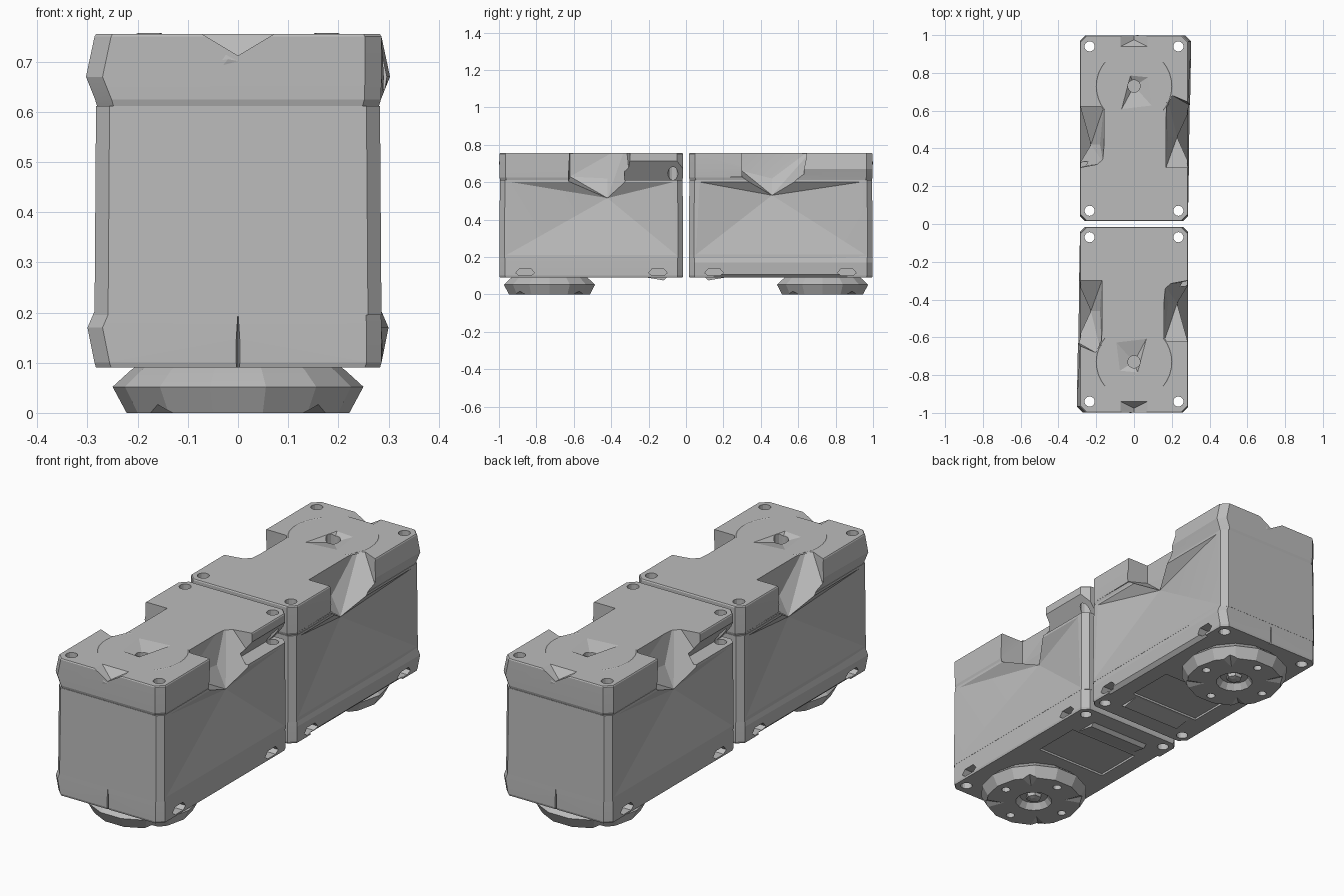
import bpy, bmesh, math
from mathutils import Matrix

if "Cube" in bpy.data.objects:
    bpy.data.objects.remove(bpy.data.objects["Cube"], do_unlink=True)

GREY = (0.5, 0.5, 0.5, 1)
grey = bpy.data.materials.new("plain grey")
grey.use_nodes = True
grey.diffuse_color = GREY
grey.node_tree.nodes["Principled BSDF"].inputs["Base Color"].default_value = GREY

Y0, Y1, HX = -0.998, -0.015, 0.286   # extents of the front module
HUB_Y = -0.73
LEFT_TIP = (0.228, -0.42, 0.515)     # deepest points of the dented side walls
RIGHT_TIP = (-0.228, -0.46, 0.53)


def finish(name, bm):
    bmesh.ops.recalc_face_normals(bm, faces=bm.faces)
    me = bpy.data.meshes.new(name)
    bm.to_mesh(me)
    bm.free()
    me.materials.append(grey)
    ob = bpy.data.objects.new(name, me)
    bpy.context.collection.objects.link(ob)
    return ob


def skin(bm, rings):
    for a, b in zip(rings, rings[1:]):
        n = len(a)
        for i in range(n):
            bm.faces.new((a[i], a[(i + 1) % n], b[(i + 1) % n], b[i]))
    bm.faces.new(rings[0])
    bm.faces.new(rings[-1])


def shell(name, levels, c):
    """Box with cut corners; each level is height, inset, corner flare."""
    bm = bmesh.new()
    rings = []
    for z, inset, flare in levels:
        x, a, b = HX - inset, Y0 + inset, Y1 - inset
        pts = [(-x + c, a), (x - c, a), (x, a + c), (x, b - c),
               (x - c, b), (-x + c, b), (-x, b - c), (-x, a + c)]
        ring = []
        for px, py in pts:
            if px < 0 and py < -0.9:
                px -= flare
            ring.append(bm.verts.new((px, py, z)))
        rings.append(ring)
    skin(bm, rings)
    return finish(name, bm)


def lathe(name, profile, sides, y):
    bm = bmesh.new()
    rings = [[bm.verts.new((r * math.cos(i * math.tau / sides),
                            y + r * math.sin(i * math.tau / sides), z))
              for i in range(sides)] for r, z in profile]
    skin(bm, rings)
    return finish(name, bm)


def hull(points):
    bm = bmesh.new()
    verts = [bm.verts.new(p) for p in points]
    res = bmesh.ops.convex_hull(bm, input=verts)
    bmesh.ops.delete(bm, geom=[v for v in res["geom_interior"]
                               if isinstance(v, bmesh.types.BMVert)], context='VERTS')
    return finish("cutter", bm)


def box(x0, x1, y0, y1, z0, z1):
    return hull([(x, y, z) for x in (x0, x1) for y in (y0, y1) for z in (z0, z1)])


def drill(x, y, r, z0, z1, sides=14):
    bm = bmesh.new()
    bmesh.ops.create_cone(bm, cap_ends=True, segments=sides, radius1=r, radius2=r,
                          depth=z1 - z0, matrix=Matrix.Translation((x, y, (z0 + z1) / 2)))
    return finish("cutter", bm)


def cut(ob, cutters):
    for c in cutters:
        m = ob.modifiers.new("cut", 'BOOLEAN')
        m.operation, m.solver, m.object = 'DIFFERENCE', 'EXACT', c
        bpy.context.view_layer.objects.active = ob
        bpy.ops.object.modifier_apply(modifier=m.name)
        bpy.data.objects.remove(c, do_unlink=True)


def screw_holes():
    return [drill(x, y, 0.027, 0.0, 0.8) for x in (-0.235, 0.235) for y in (-0.94, -0.07)]


def left_notch():
    # Angular scoop that runs from the cap into the left wall
    return hull([(0.16, -0.62, 0.8), (0.16, -0.32, 0.8), (0.16, -0.62, 0.63),
                 (0.18, -0.42, 0.62), (0.27, -0.3, 0.8), (0.31, -0.62, 0.8),
                 (0.31, -0.3, 0.8), (0.31, -0.63, 0.6), (0.31, -0.42, 0.5),
                 (0.31, -0.3, 0.61), LEFT_TIP])


def right_notch():
    # V-shaped scoop on the right wall
    return hull([(-0.17, -0.3, 0.8), (-0.17, -0.7, 0.8), (-0.17, -0.3, 0.66),
                 (-0.18, -0.46, 0.62), (-0.31, -0.3, 0.8), (-0.31, -0.64, 0.8),
                 (-0.31, -0.3, 0.62), (-0.31, -0.62, 0.62), (-0.31, -0.46, 0.52), RIGHT_TIP])


def wall_dent(tip):
    # Flat pyramid that folds a side wall inwards to its tip
    x = math.copysign(HX + 0.001, tip[0])
    return hull([tip] + [(x, y, z) for y in (Y0 + 0.03, Y1 - 0.03) for z in (0.206, 0.606)])


# Main housing with folded side walls
body = shell("body", [(0.195, 0, 0), (0.612, 0.003, 0)], 0.027)
cut(body, screw_holes() + [wall_dent(LEFT_TIP), wall_dent(RIGHT_TIP), left_notch(), right_notch()])

# Lower tray with corner reliefs, a sloped right edge and a sunken underside
tray = shell("lower_tray", [(0.09, 0.003, 0), (0.1, 0, 0), (0.17, 0, 0.014), (0.205, 0.001, 0)], 0.03)
reliefs = [hull([(s * x, y + d * w, z) for x in (0.24, 0.32) for d in (-1, 1)
                 for w, z in ((0.03, 0.1), (0.05, 0.115), (0.03, 0.138))])
           for s in (-1, 1) for y in (-0.86, -0.15)]
reliefs.append(hull([(x, y, z) for y in (-0.86, -0.15)
                     for x, z in ((-0.32, 0.14), (-0.32, 0.07), (-0.25, 0.07))]))
reliefs.append(box(-0.19, 0.19, -0.46, -0.22, 0.07, 0.1))
reliefs.append(hull([(-0.008, -1.02, 0.08), (0.008, -1.02, 0.08), (0, -1.02, 0.2),
                     (0, -0.98, 0.08), (0, -0.98, 0.2)]))
cut(tray, screw_holes() + reliefs)

# Top cap with notches, undercut corner, dished hub seat and front dip
cap = shell("top_cap", [(0.608, 0.006, 0), (0.625, 0.001, 0), (0.67, 0, 0.017),
                        (0.75, 0, 0), (0.755, 0.003, 0)], 0.033)
undercut = hull([(x, y, z) for y in (-0.33, 0.0)
                 for x, z in ((0.31, 0.745), (0.31, 0.6), (0.2, 0.6))])
dish = hull([(-0.1, -0.62, 0.757), (0.07, -0.6, 0.757), (0.02, -0.79, 0.757),
             (-0.08, -0.78, 0.757), (0, HUB_Y, 0.727)])
dip = hull([(-0.08, -0.935, 0.76), (0.08, -0.935, 0.76), (-0.08, -1.02, 0.76),
            (0.08, -1.02, 0.76), (0, -1.02, 0.712), (0, -0.975, 0.712)])
cut(cap, screw_holes() + [left_notch(), right_notch(), undercut, dish, dip,
                          drill(0, HUB_Y, 0.033, 0.69, 0.8)])

# Fine arcs around the hub seat
bm = bmesh.new()
for start in (140, -40):
    rows = []
    for i in range(9):
        a = math.radians(start + i * 10)
        rows.append([bm.verts.new((r * math.cos(a), HUB_Y + r * math.sin(a), z))
                     for r, z in ((0.194, 0.754), (0.2, 0.757), (0.206, 0.754))])
    for p, q in zip(rows, rows[1:]):
        for k in range(2):
            bm.faces.new((p[k], p[k + 1], q[k + 1], q[k]))
arcs = finish("hub_seat_arcs", bm)

# Small pointed nub in the front dip
nub = hull([(-0.05, -0.995, 0.7), (-0.03, -0.995, 0.727), (0.03, -0.995, 0.695),
            (-0.045, -0.995, 0.675), (-0.02, -1.0, 0.705), (-0.02, -0.95, 0.7)])
nub.name = "front_nub"

# Round output disc underneath, with a hollow hub, four holes and radial creases
disc = lathe("output_disc", [(0.2, 0.095), (0.215, 0.084), (0.25, 0.052),
                             (0.222, 0.0), (0.085, 0.0), (0.065, 0.03)], 14, HUB_Y)
grooves = []
for k in range(4):
    turn = Matrix.Translation((0, HUB_Y, 0)) @ Matrix.Rotation((k + 0.5) * math.pi / 2, 4, 'Z')
    crease = hull([(0.09, 0, -0.01), (0.27, -0.08, -0.01), (0.27, 0.08, -0.01), (0.27, 0, 0.025)])
    crease.data.transform(turn)
    grooves.append(crease)
cut(disc, grooves + [drill(0.17 * math.cos(k * math.pi / 2), HUB_Y + 0.17 * math.sin(k * math.pi / 2),
                           0.02, -0.02, 0.06) for k in range(4)])
pin = lathe("hub_screw", [(0.04, 0.04), (0.035, 0.015), (0.015, 0.01)], 6, HUB_Y)

# Tapered lug under the inner end
lug = hull([(x, y, z) for x in (-0.16, 0.16)
            for y, z in ((-0.22, 0.092), (-0.1, 0.092), (-0.12, 0.075))])
lug.name = "inner_lug"

parts = [body, tray, cap, arcs, nub, disc, pin, lug]
for ob in parts:
    bpy.ops.object.select_all(action='DESELECT')
    ob.select_set(True)
    bpy.context.view_layer.objects.active = ob
    bpy.ops.object.shade_smooth_by_angle(angle=math.radians(8))

# Second module: the same parts turned half round
for ob in parts:
    twin = ob.copy()
    twin.data = ob.data.copy()
    base = ob.name.removeprefix("front_")
    twin.name = "back_" + base
    ob.name = "front_" + base
    twin.rotation_euler.z = math.pi
    bpy.context.collection.objects.link(twin)
